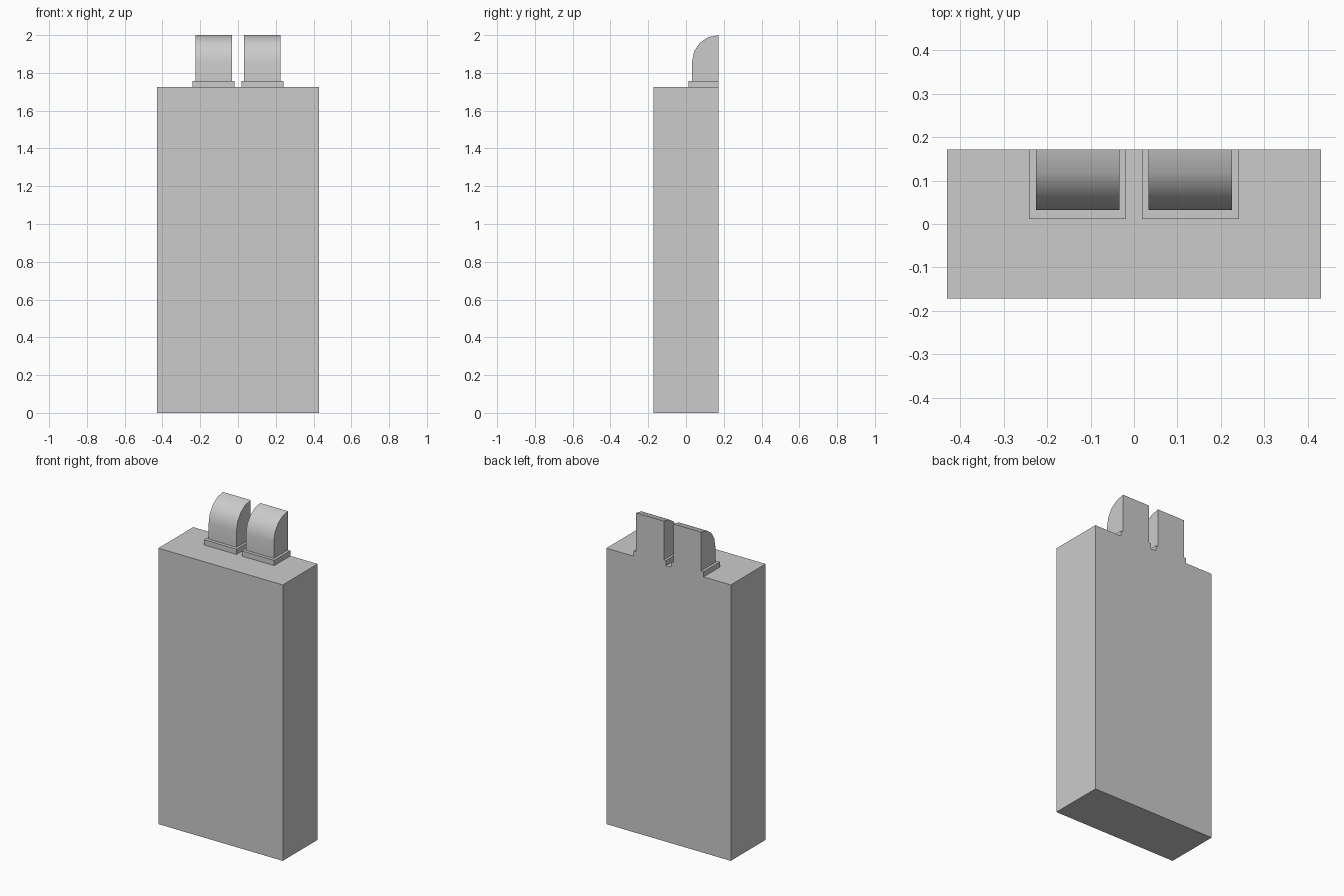
import bpy, bmesh, math

if "Cube" in bpy.data.objects:
    bpy.data.objects.remove(bpy.data.objects["Cube"])

BACK = 0.172      # shared flush back plane
BODY_TOP = 1.725
PLATE_TOP = 1.758


def extrude_profile(name, profile, x0, x1):
    """Extrude a closed (y, z) profile along x."""
    bm = bmesh.new()
    face = bm.faces.new([bm.verts.new((x0, y, z)) for y, z in profile])
    new = bmesh.ops.extrude_face_region(bm, geom=[face])["geom"]
    verts = [v for v in new if isinstance(v, bmesh.types.BMVert)]
    bmesh.ops.translate(bm, verts=verts, vec=(x1 - x0, 0, 0))
    bmesh.ops.recalc_face_normals(bm, faces=bm.faces)
    mesh = bpy.data.meshes.new(name)
    bm.to_mesh(mesh)
    bm.free()
    obj = bpy.data.objects.new(name, mesh)
    bpy.context.collection.objects.link(obj)
    return obj


def box(name, x0, x1, y0, y1, z0, z1):
    return extrude_profile(name, [(y0, z0), (y1, z0), (y1, z1), (y0, z1)], x0, x1)


def mirror_x(obj):
    mod = obj.modifiers.new("mirror", 'MIRROR')
    mod.use_axis[0] = True


# Main slab
box("main_slab", -0.43, 0.43, -BACK, BACK, 0, BODY_TOP)

# Thin plates under the rounded blocks
mirror_x(box("base_plates", 0.018, 0.242, 0.012, BACK, BODY_TOP, PLATE_TOP))

# Blocks with a quarter-round front top
R, SEGMENTS = 0.14, 4
arc = [(BACK - R * math.cos(a), 2 - R + R * math.sin(a))
       for a in (i * math.pi / 2 / SEGMENTS for i in range(SEGMENTS + 1))]
blocks = extrude_profile("rounded_blocks",
                         [(BACK, PLATE_TOP), (BACK - R, PLATE_TOP)] + arc, 0.033, 0.225)
bpy.context.view_layer.objects.active = blocks
blocks.select_set(True)
bpy.ops.object.shade_smooth_by_angle(angle=math.radians(30))
mirror_x(blocks)
